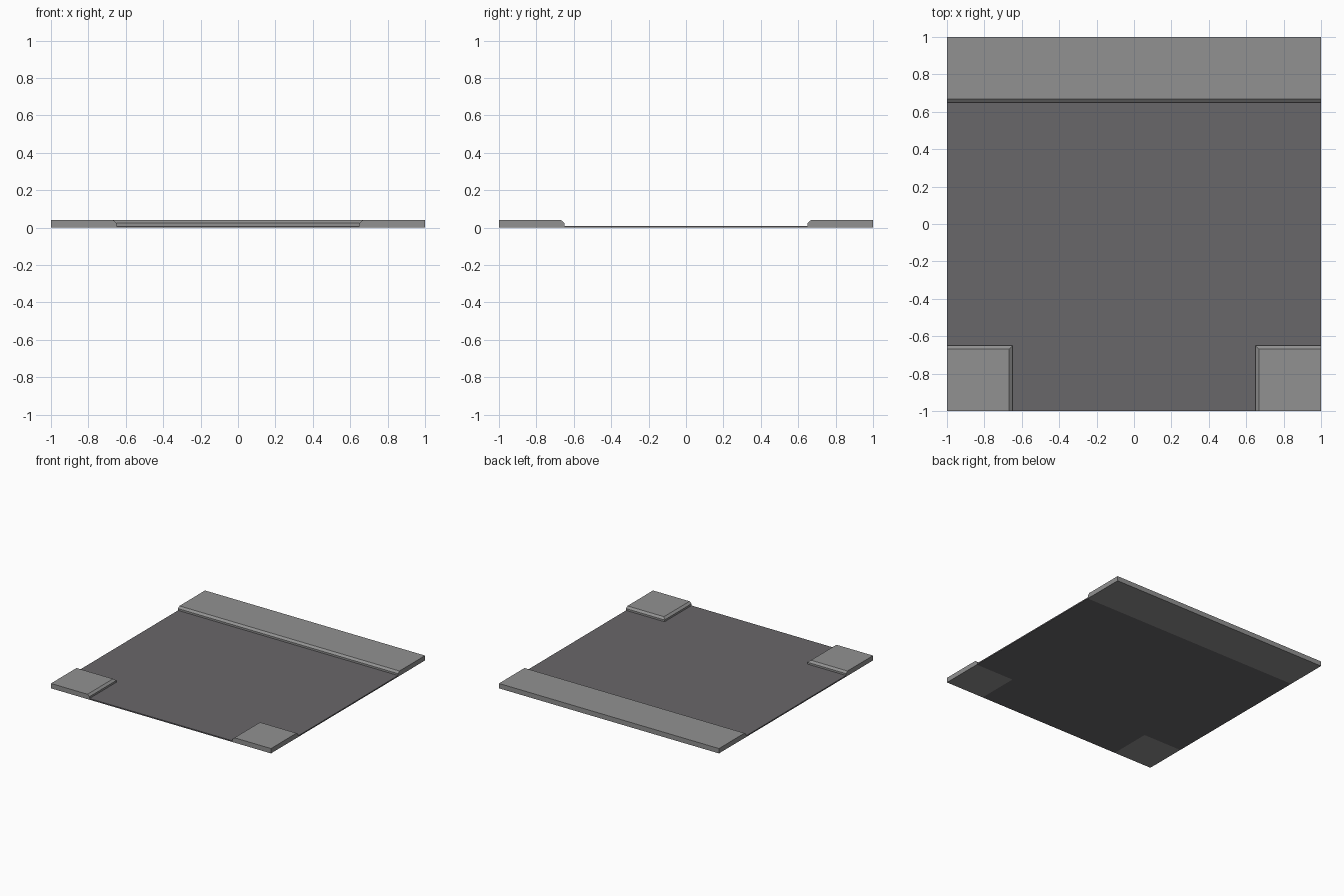
import bpy
import bmesh

cube = bpy.data.objects.get("Cube")
if cube:
    bpy.data.objects.remove(cube, do_unlink=True)

EDGE = 0.65      # inner line of the kerbs
ROAD = 0.01      # road thickness
LIP = 0.025      # where the kerb chamfer starts
TOP = 0.04       # pavement height
CHAMFER = 0.018


def make_material(name, color):
    mat = bpy.data.materials.new(name)
    mat.use_nodes = True
    mat.diffuse_color = color
    bsdf = mat.node_tree.nodes["Principled BSDF"]
    bsdf.inputs["Base Color"].default_value = color
    bsdf.inputs["Roughness"].default_value = 0.9
    return mat


def loft(name, levels, mat):
    """Stack matching outlines, given as (points, height), into a closed solid."""
    bm = bmesh.new()
    rings = [[bm.verts.new((x, y, z)) for x, y in pts] for pts, z in levels]
    for low, high in zip(rings, rings[1:]):
        for i in range(len(low)):
            j = (i + 1) % len(low)
            bm.faces.new((low[i], low[j], high[j], high[i]))
    bm.faces.new(rings[0][::-1])
    bm.faces.new(rings[-1])
    bmesh.ops.recalc_face_normals(bm, faces=bm.faces)
    mesh = bpy.data.meshes.new(name)
    bm.to_mesh(mesh)
    bm.free()
    mesh.materials.append(mat)
    obj = bpy.data.objects.new(name, mesh)
    bpy.context.collection.objects.link(obj)
    return obj


def rectangle(x0, y0, x1, y1):
    return [(x0, y0), (x1, y0), (x1, y1), (x0, y1)]


asphalt = make_material("asphalt", (0.141, 0.136, 0.144, 1))
concrete = make_material("concrete", (0.283, 0.283, 0.283, 1))

# Road slab: T-shaped, fitted between the pavements
outline = [(-EDGE, -1), (EDGE, -1), (EDGE, -EDGE), (1, -EDGE),
           (1, EDGE), (-1, EDGE), (-1, -EDGE), (-EDGE, -EDGE)]
loft("road_surface", [(outline, 0), (outline, ROAD)], asphalt)

# Back pavement: full-width strip, chamfered toward the road
base = rectangle(-1, EDGE, 1, 1)
loft("back_pavement", [(base, 0), (base, LIP),
                       (rectangle(-1, EDGE + CHAMFER, 1, 1), TOP)], concrete)

# Corner pavements: chamfered on both road sides
for name, side in (("left_corner_pavement", 1), ("right_corner_pavement", -1)):
    base = rectangle(side * EDGE, -1, side, -EDGE)
    crown = rectangle(side * (EDGE + CHAMFER), -1, side, -EDGE - CHAMFER)
    loft(name, [(base, 0), (base, LIP), (crown, TOP)], concrete)
